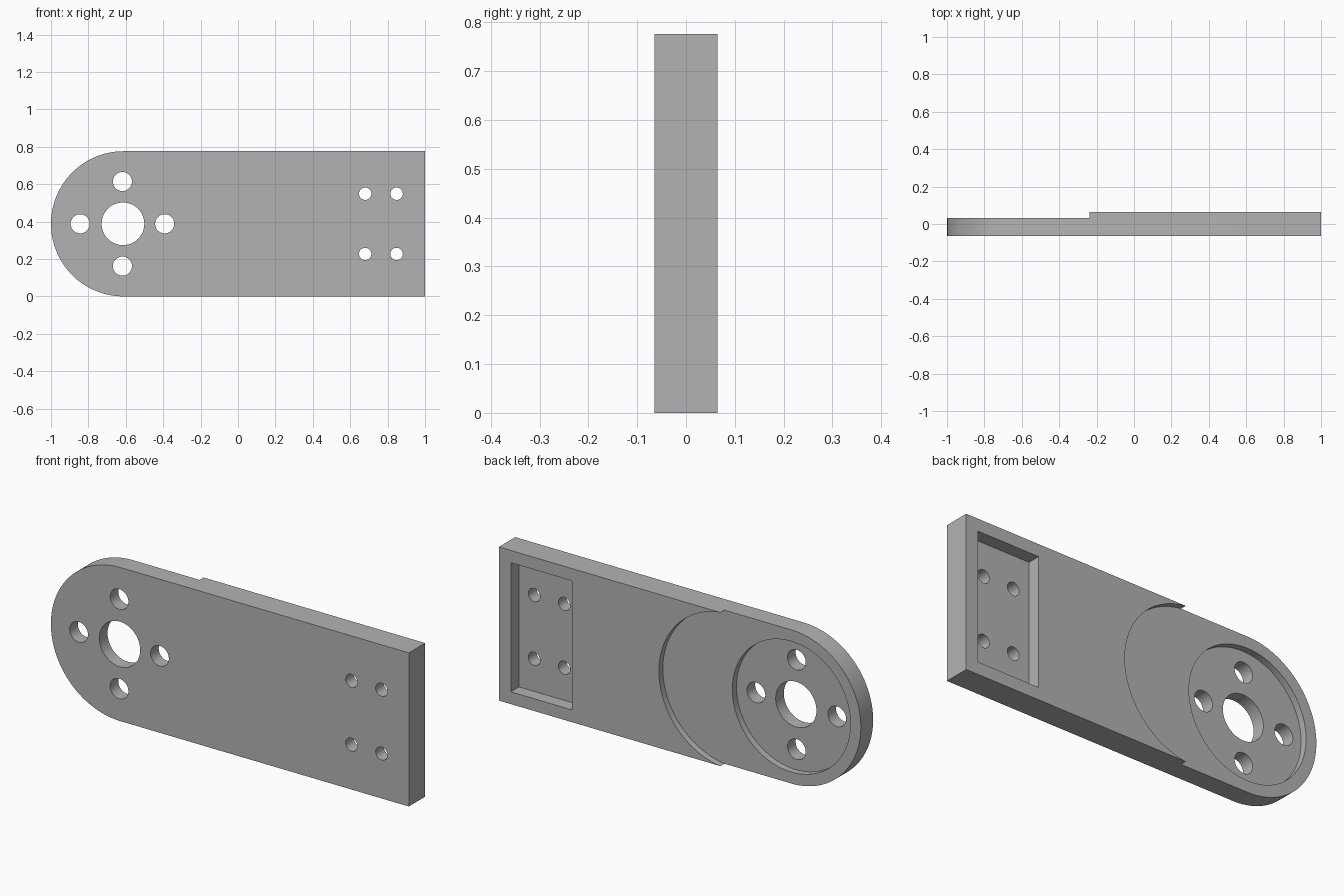
import bpy, bmesh, math

if "Cube" in bpy.data.objects:
    bpy.data.objects.remove(bpy.data.objects["Cube"], do_unlink=True)

HEIGHT = 0.776
MID = HEIGHT / 2
FRONT, BACK = -0.065, 0.065
STEP_Y, POCKET_Y = 0.033, 0.0
HUB_X = -0.612

grey = bpy.data.materials.new("plain grey")
grey.use_nodes = True
colour = (0.45, 0.45, 0.45, 1)
grey.diffuse_color = colour
grey.node_tree.nodes["Principled BSDF"].inputs["Base Color"].default_value = colour


def arc(cx, radius, start, end, steps):
    """Points on an arc centred at mid height, angles in degrees."""
    angles = [math.radians(start + (end - start) * i / steps) for i in range(steps + 1)]
    return [(cx + radius * math.cos(a), MID + radius * math.sin(a)) for a in angles]


def circle(cx, cz, radius, steps=64):
    return [(x, z + cz - MID) for x, z in arc(cx, radius, 0, 360, steps)[:-1]]


def rectangle(x0, x1, z0, z1):
    return [(x0, z0), (x1, z0), (x1, z1), (x0, z1)]


def extrude(name, profile, y0, y1):
    """Solid made by extruding an x-z profile along y."""
    bm = bmesh.new()
    face = bm.faces.new([bm.verts.new((x, y0, z)) for x, z in profile])
    result = bmesh.ops.extrude_face_region(bm, geom=[face])
    moved = [v for v in result["geom"] if isinstance(v, bmesh.types.BMVert)]
    bmesh.ops.translate(bm, verts=moved, vec=(0, y1 - y0, 0))
    bmesh.ops.recalc_face_normals(bm, faces=bm.faces)
    mesh = bpy.data.meshes.new(name)
    bm.to_mesh(mesh)
    bm.free()
    obj = bpy.data.objects.new(name, mesh)
    bpy.context.collection.objects.link(obj)
    return obj


# Plate with one rounded end
outline = arc(HUB_X, MID, 90, 270, 64) + [(1, 0), (1, HEIGHT)]
plate = extrude("arm_plate", outline, FRONT, BACK)
plate.data.materials.append(grey)

# Thinned rounded end with a curved step, then the two pockets
step = arc(-0.285, 0.391, -90, 90, 64) + [(-1.2, MID + 0.391), (-1.2, MID - 0.391)]
cutters = [
    extrude("step_cutter", step, STEP_Y, 0.2),
    extrude("round_pocket_cutter", circle(HUB_X, MID, 0.33, 96), POCKET_Y, 0.2),
    extrude("square_pocket_cutter", rectangle(0.592, 0.933, 0.062, 0.714), POCKET_Y, 0.2),
]

# Through holes: hub, four around the hub, four in the square pocket
holes = [(HUB_X - 0.003, MID, 0.114)]
for dx, dz in ((1, 0), (-1, 0), (0, 1), (0, -1)):
    holes.append((HUB_X - 0.006 + 0.226 * dx, MID + 0.226 * dz, 0.051))
for x in (0.68, 0.848):
    for dz in (-0.161, 0.161):
        holes.append((x, MID + dz, 0.033))
for x, z, radius in holes:
    cutters.append(extrude("hole_cutter", circle(x, z, radius), -0.2, 0.2))

# Cut everything and discard the cutters
bpy.context.view_layer.objects.active = plate
for cutter in cutters:
    cutter.hide_render = True
    mod = plate.modifiers.new("cut", "BOOLEAN")
    mod.operation = "DIFFERENCE"
    mod.solver = "EXACT"
    mod.object = cutter
    bpy.ops.object.modifier_apply(modifier=mod.name)
    bpy.data.objects.remove(cutter, do_unlink=True)

# Smooth curved walls, crisp edges
for obj in bpy.context.selected_objects:
    obj.select_set(False)
plate.select_set(True)
bpy.ops.object.shade_smooth_by_angle(angle=math.radians(30))
